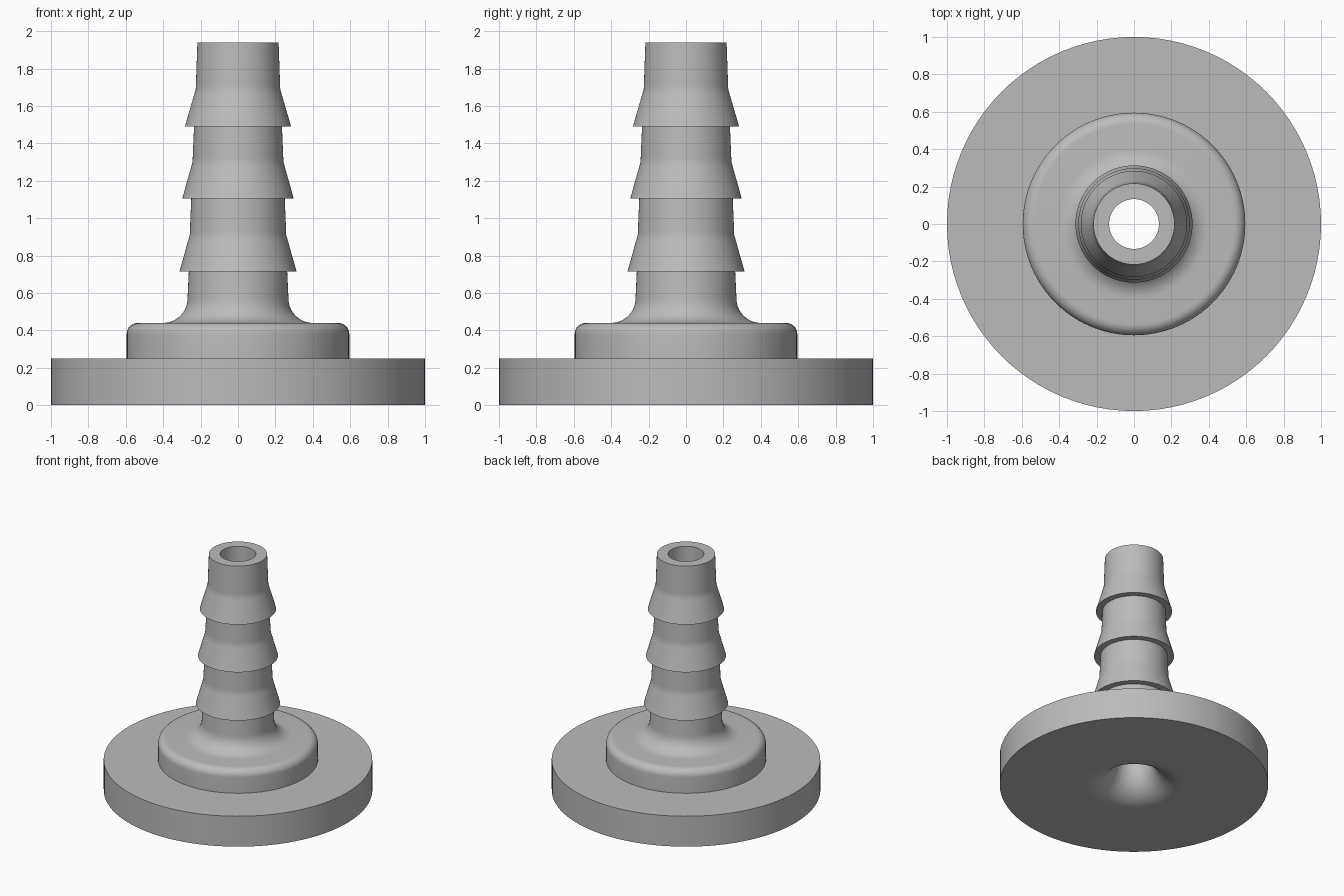
import bpy
import bmesh
from math import cos, sin, pi, radians

cube = bpy.data.objects.get("Cube")
if cube:
    bpy.data.objects.remove(cube, do_unlink=True)

SEGMENTS = 96
BORE = 0.133
TOP = 1.94

grey = bpy.data.materials.new("plain grey")
grey.use_nodes = True
colour = (0.5, 0.5, 0.5, 1)
grey.diffuse_color = colour
grey.node_tree.nodes["Principled BSDF"].inputs["Base Color"].default_value = colour


def arc(cx, cz, radius, start, end, steps=10):
    """Points of a circular arc in the profile plane, angles in degrees."""
    angles = [radians(start + (end - start) * i / steps) for i in range(steps + 1)]
    return [(cx + radius * cos(a), cz + radius * sin(a)) for a in angles]


def lathe(name, profile):
    """Revolve a closed (radius, height) profile around the z axis."""
    bm = bmesh.new()
    rings = []
    for r, z in profile:
        rings.append([bm.verts.new((r * cos(2 * pi * i / SEGMENTS),
                                    r * sin(2 * pi * i / SEGMENTS), z))
                      for i in range(SEGMENTS)])
    for a, b in zip(rings, rings[1:] + rings[:1]):
        for i in range(SEGMENTS):
            j = (i + 1) % SEGMENTS
            bm.faces.new((a[i], a[j], b[j], b[i]))
    bmesh.ops.recalc_face_normals(bm, faces=bm.faces)
    mesh = bpy.data.meshes.new(name)
    bm.to_mesh(mesh)
    bm.free()
    mesh.materials.append(grey)
    obj = bpy.data.objects.new(name, mesh)
    bpy.context.collection.objects.link(obj)
    bpy.ops.object.select_all(action="DESELECT")
    obj.select_set(True)
    bpy.context.view_layer.objects.active = obj
    bpy.ops.object.shade_smooth_by_angle(angle=radians(30))
    return obj


# Base flange and rounded shoulder
profile = [(1.0, 0), (1.0, 0.25), (0.595, 0.25)]
profile += arc(0.535, 0.38, 0.06, 0, 90)

# Concave fillet rising into the neck
profile += arc(0.40, 0.57, 0.13, 270, 180)

# Hose barbs: step height, neck radius below, lip radius, taper end height and radius
for z, neck, lip, taper_z, taper_r in [
    (0.715, 0.263, 0.313, 0.91, 0.258),
    (1.105, 0.25, 0.298, 1.30, 0.243),
    (1.49, 0.235, 0.284, 1.69, 0.226),
]:
    profile += [(neck, z), (lip, z), (taper_r + 0.007, taper_z - 0.025),
                (taper_r, taper_z), (taper_r - 0.001, taper_z + 0.025)]

# Tip, straight bore and flared inlet underneath
profile += [(0.217, TOP), (BORE, TOP)]
profile += arc(BORE + 0.24, 0.24, 0.24, 180, 270, 16)

lathe("hose_barb_fitting", profile)
